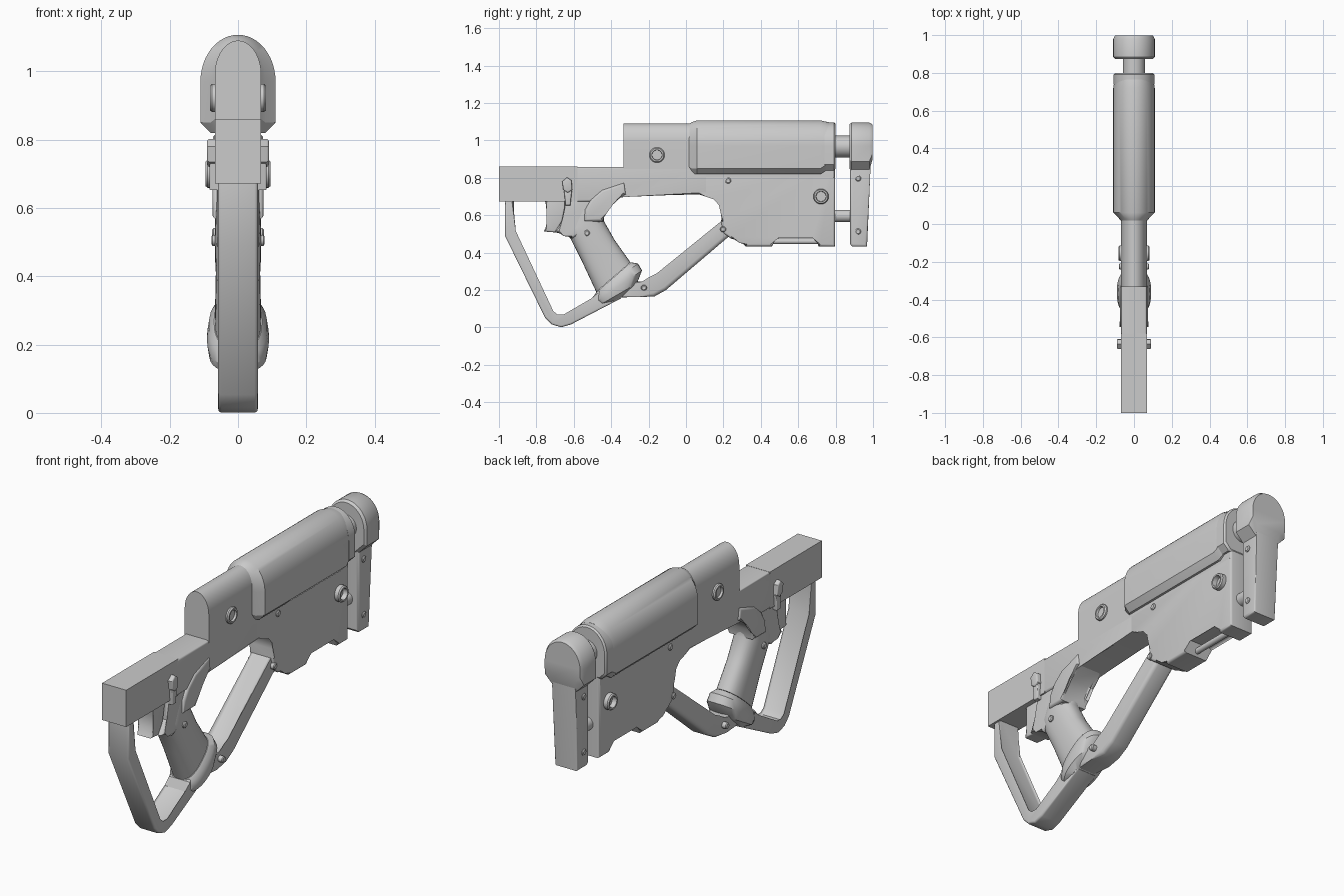
import bpy, bmesh, math
from mathutils import Vector

if "Cube" in bpy.data.objects:
    bpy.data.objects.remove(bpy.data.objects["Cube"])


def finish(name, bm):
    bmesh.ops.recalc_face_normals(bm, faces=bm.faces[:])
    me = bpy.data.meshes.new(name)
    bm.to_mesh(me)
    bm.free()
    ob = bpy.data.objects.new(name, me)
    bpy.context.collection.objects.link(ob)
    return ob


def slab(name, pts, half, bevel=0.0, seg=3):
    """Side profile (y, z) extruded to x = +-half with rounded rims."""
    bm = bmesh.new()
    a = [bm.verts.new((-half, y, z)) for y, z in pts]
    b = [bm.verts.new((half, y, z)) for y, z in pts]
    caps = [bm.faces.new(a), bm.faces.new(b[::-1])]
    n = len(pts)
    for i in range(n):
        j = (i + 1) % n
        bm.faces.new((a[i], a[j], b[j], b[i]))
    if bevel:
        rim = list({e for f in caps for e in f.edges})
        bmesh.ops.bevel(bm, geom=rim, offset=bevel, segments=seg, profile=0.5,
                        affect='EDGES', clamp_overlap=True)
    return finish(name, bm)


def loft(name, rings):
    """Skin equal-sized closed rings and cap both ends."""
    bm = bmesh.new()
    vs = [[bm.verts.new(p) for p in r] for r in rings]
    n = len(vs[0])
    for r, s in zip(vs, vs[1:]):
        for i in range(n):
            j = (i + 1) % n
            bm.faces.new((r[i], r[j], s[j], s[i]))
    bm.faces.new(vs[0])
    bm.faces.new(vs[-1][::-1])
    return finish(name, bm)


def arch(y, w, z0, spring, top, chamfer=0.03, n=24):
    """Round-topped cross-section at y."""
    pts = [(-w + chamfer, y, z0), (w - chamfer, y, z0), (w, y, z0 + chamfer)]
    for i in range(n + 1):
        t = math.pi * i / n
        pts.append((w * math.cos(t), y, spring + (top - spring) * math.sin(t)))
    return pts + [(-w, y, z0 + chamfer)]


def oval(front, back, w, n=32, power=0.8):
    """Soft oval ring spanning two (y, z) points."""
    f, b = Vector((0, *front)), Vector((0, *back))
    c, d = (f + b) / 2, (f - b) / 2
    out = []
    for i in range(n):
        t = 2 * math.pi * i / n
        s, k = math.sin(t), math.cos(t)
        out.append(c + d * math.copysign(abs(k) ** power, k)
                   + Vector((w * math.copysign(abs(s) ** power, s), 0, 0)))
    return out


def studs(name, y, z, profile, n=24):
    """Turned detail (radius, x) on both flanks."""
    for side, s in (("right", 1), ("left", -1)):
        loft(f"{name}_{side}", [[(s * x, y + r * math.cos(2 * math.pi * i / n),
                                  z + r * math.sin(2 * math.pi * i / n)) for i in range(n)]
                                for r, x in profile])


def rod(name, y0, y1, z, r, n=32):
    loft(name, [[(r * math.cos(2 * math.pi * i / n), y, z + r * math.sin(2 * math.pi * i / n))
                 for i in range(n)] for y in (y0, y1)])


# Front bar and upper housing
slab("front_bar", [(-1, .672), (-.58, .672), (-.58, .86), (-1, .86)], .068)
slab("frame_rail", [(-.6, .672), (-.5, .672), (-.32, .71), (.12, .71), (.12, .859), (-.6, .859)],
     .068, .012)
loft("upper_housing", [arch(y, .068, .80, .99, 1.09, .004) for y in (-.333, .79)])

# Rear body with notched underside
slab("rear_body", [(.05, .711), (.107, .711), (.155, .695), (.187, .66), (.198, .61),
                   (.187, .567), (.20, .505), (.24, .475), (.29, .465), (.32, .433),
                   (.46, .433), (.487, .49), (.685, .49), (.71, .433), (.797, .433),
                   (.797, .9), (.05, .9)], .068, .012)
rod("sling_bar", .46, .71, .46, .015)

# Wide top cover and its rear collar
loft("top_cover", [arch(.015, .068, .83, .98, 1.088), arch(.03, .08, .82, .97, 1.097),
                   arch(.06, .11, .82, .97, 1.107), arch(.72, .11, .82, .97, 1.107),
                   arch(.765, .103, .85, .97, 1.096)])
loft("rear_collar", [arch(.74, .108, .84, .97, 1.095), arch(.792, .108, .84, .97, 1.095),
                     arch(.80, .10, .848, .97, 1.087)])

# Butt assembly on two rods
rod("upper_rod", .78, .90, .967, .058)
rod("lower_rod", .78, .90, .596, .033)
loft("butt_head", [arch(.873, .10, .848, .97, 1.085, .05), arch(.885, .11, .838, .97, 1.095, .05),
                   arch(.98, .11, .838, .97, 1.095, .05), arch(.998, .10, .90, .97, 1.085, .03)])
slab("butt_plate", [(.878, .445), (.89, .432), (.968, .432), (.986, .84), (.99, .92),
                    (.878, .92)], .066, .012)

# Hand guard loop
slab("hand_guard", [(-.968, .68), (-.968, .49), (-.754, .053), (-.717, .016), (-.668, .001),
                    (-.615, .016), (-.348, .155), (-.40, .22), (-.48, .19), (-.50, .147),
                    (-.652, .059), (-.69, .059), (-.717, .08), (-.92, .513), (-.92, .68)],
     .058, .010)

# Rear strut from grip to body
slab("rear_strut", [(-.37, .16), (-.25, .163), (-.17, .165), (-.107, .20), (.23, .487),
                    (.26, .56), (.22, .60), (.187, .567), (-.144, .273), (-.19, .25),
                    (-.235, .245), (-.32, .25)], .055, .02)

# Grip, its base cap and its neck
loft("grip", [oval(*r) for r in (
    ((-.48, .19), (-.297, .348), .068), ((-.556, .353), (-.38, .465), .065),
    ((-.615, .47), (-.438, .567), .068), ((-.64, .505), (-.442, .61), .066),
    ((-.60, .63), (-.417, .668), .062), ((-.57, .74), (-.32, .715), .06))])
loft("grip_base", [oval(*r) for r in (
    ((-.481, .187), (-.294, .348), .070), ((-.487, .166), (-.257, .342), .085),
    ((-.487, .134), (-.235, .305), .091), ((-.465, .118), (-.262, .235), .085),
    ((-.41, .13), (-.33, .168), .058))])
slab("grip_neck", [(-.65, .69), (-.65, .57), (-.70, .508), (-.65, .50), (-.61, .475),
                   (-.45, .57), (-.44, .62), (-.40, .67), (-.32, .711), (-.32, .79),
                   (-.5, .79)], .060, .012)
slab("grip_collar", [(-.545, .567), (-.54, .63), (-.508, .685), (-.45, .735), (-.33, .775),
                     (-.32, .711), (-.40, .668), (-.438, .615), (-.442, .567)], .075, .014)

# Trigger
slab("trigger", [(-.755, .68), (-.738, .62), (-.738, .556), (-.76, .513), (-.70, .508),
                 (-.663, .567), (-.64, .68)], .042, .008)

# Selector levers on both flanks
slab("selector_lever", [(-.652, .73), (-.61, .73), (-.618, .652), (-.645, .652)], .084, .006)
slab("selector_knob", [(-.662, .78), (-.636, .802), (-.612, .786), (-.608, .735),
                       (-.632, .72), (-.656, .735)], .091, .008)

# Ring bosses and screws
for name, y, z, out in (("front_boss", -.155, .922, .082), ("rear_boss", .722, .70, .095)):
    studs(name, y, z, [(.041, .05), (.041, out - .006), (.036, out), (.028, out),
                       (.026, .071), (.004, .071)])
for i, (y, z, x) in enumerate(((-.53, .505, .078), (.198, .525, .076), (-.225, .212, .080),
                               (.225, .785, .076), (.92, .797, .073), (.92, .513, .073))):
    studs(f"screw_{i + 1}", y, z, [(.016, .04), (.016, x - .004), (.011, x), (.003, x - .002)], 12)

# Smooth shading with crisp edges
for ob in bpy.context.collection.objects:
    ob.select_set(True)
    bpy.context.view_layer.objects.active = ob
bpy.ops.object.shade_smooth_by_angle(angle=math.radians(32))
